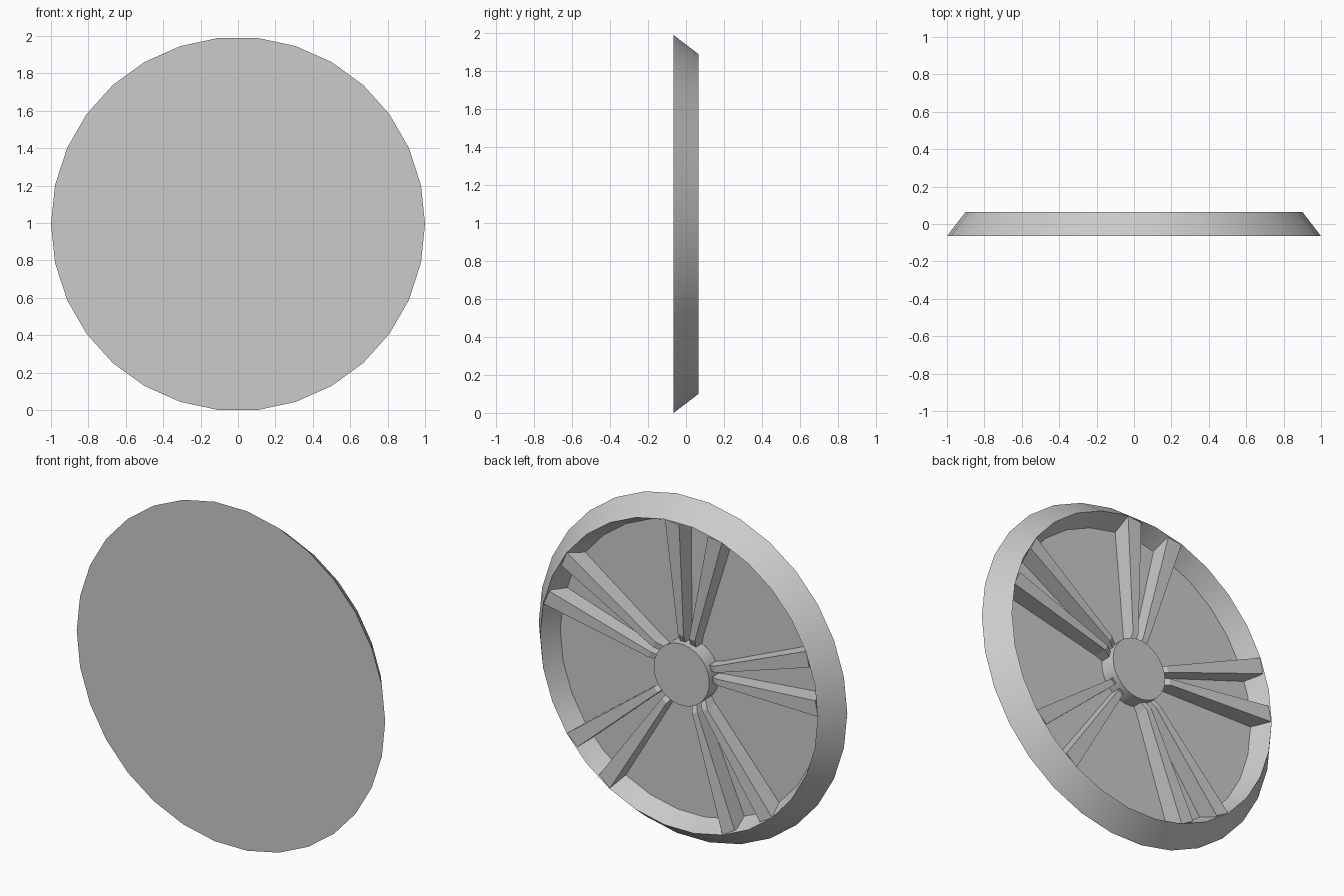
import bpy, bmesh
from math import sin, cos, pi, radians
from mathutils import Vector, Matrix

cube = bpy.data.objects.get("Cube")
if cube:
    bpy.data.objects.remove(cube)

SIDES = 30
FRONT, BACK, FLOOR = -0.065, 0.065, -0.05
CENTRE = Vector((0, 0, cos(pi / SIDES)))

grey = bpy.data.materials.new("plain grey")
grey.use_nodes = True
grey.diffuse_color = (0.6, 0.6, 0.6, 1)
grey.node_tree.nodes["Principled BSDF"].inputs["Base Color"].default_value = (0.6, 0.6, 0.6, 1)


def finish(bm, name, smooth):
    bmesh.ops.recalc_face_normals(bm, faces=bm.faces)
    mesh = bpy.data.meshes.new(name)
    bm.to_mesh(mesh)
    bm.free()
    mesh.materials.append(grey)
    obj = bpy.data.objects.new(name, mesh)
    bpy.context.collection.objects.link(obj)
    obj.location = CENTRE
    if smooth:
        bpy.ops.object.select_all(action="DESELECT")
        obj.select_set(True)
        bpy.context.view_layer.objects.active = obj
        bpy.ops.object.shade_smooth_by_angle(angle=radians(30))
    return obj


def lathe(name, profile):
    """Turn (radius, y) points into stacked rings with capped ends."""
    bm = bmesh.new()
    rings = []
    for r, y in profile:
        rings.append([bm.verts.new((r * cos(2 * pi * i / SIDES), y, r * sin(2 * pi * i / SIDES)))
                      for i in range(SIDES)])
    for a, b in zip(rings, rings[1:]):
        for i in range(SIDES):
            j = (i + 1) % SIDES
            bm.faces.new((a[i], a[j], b[j], b[i]))
    bm.faces.new(rings[0])
    bm.faces.new(rings[-1])
    return finish(bm, name, True)


# Dish with a sloped rim, and the hub in its middle
lathe("wheel_dish", [(1, FRONT), (0.9, BACK), (0.85, FLOOR)])
lathe("hub", [(0.18, FLOOR - 0.005), (0.18, 0.042)])

# One spoke section per row: distance out, inner side, outer side, height
SECTIONS = [(0.16, 0.015, 0.05, 0.0), (0.22, 0.018, 0.055, 0.03), (0.88, 0.094, 0.186, 0.062)]


def spoke(bm, side, turn):
    rows = []
    for out, inner, outer, top in SECTIONS:
        corners = [(inner, FLOOR - 0.005), (outer, FLOOR - 0.005), (outer, top), (inner, top)]
        rows.append([bm.verts.new(turn @ Vector((out, y, side * w))) for w, y in corners])
    for a, b in zip(rows, rows[1:]):
        for i in range(4):
            j = (i + 1) % 4
            bm.faces.new((a[i], a[j], b[j], b[i]))
    bm.faces.new(rows[0])
    bm.faces.new(rows[-1])


# Five mirrored pairs of tapered spokes
for k in range(5):
    bm = bmesh.new()
    turn = Matrix.Rotation(-radians(24 + 72 * k), 3, "Y")
    for side in (-1, 1):
        spoke(bm, side, turn)
    finish(bm, f"spoke_pair_{k + 1}", False)
